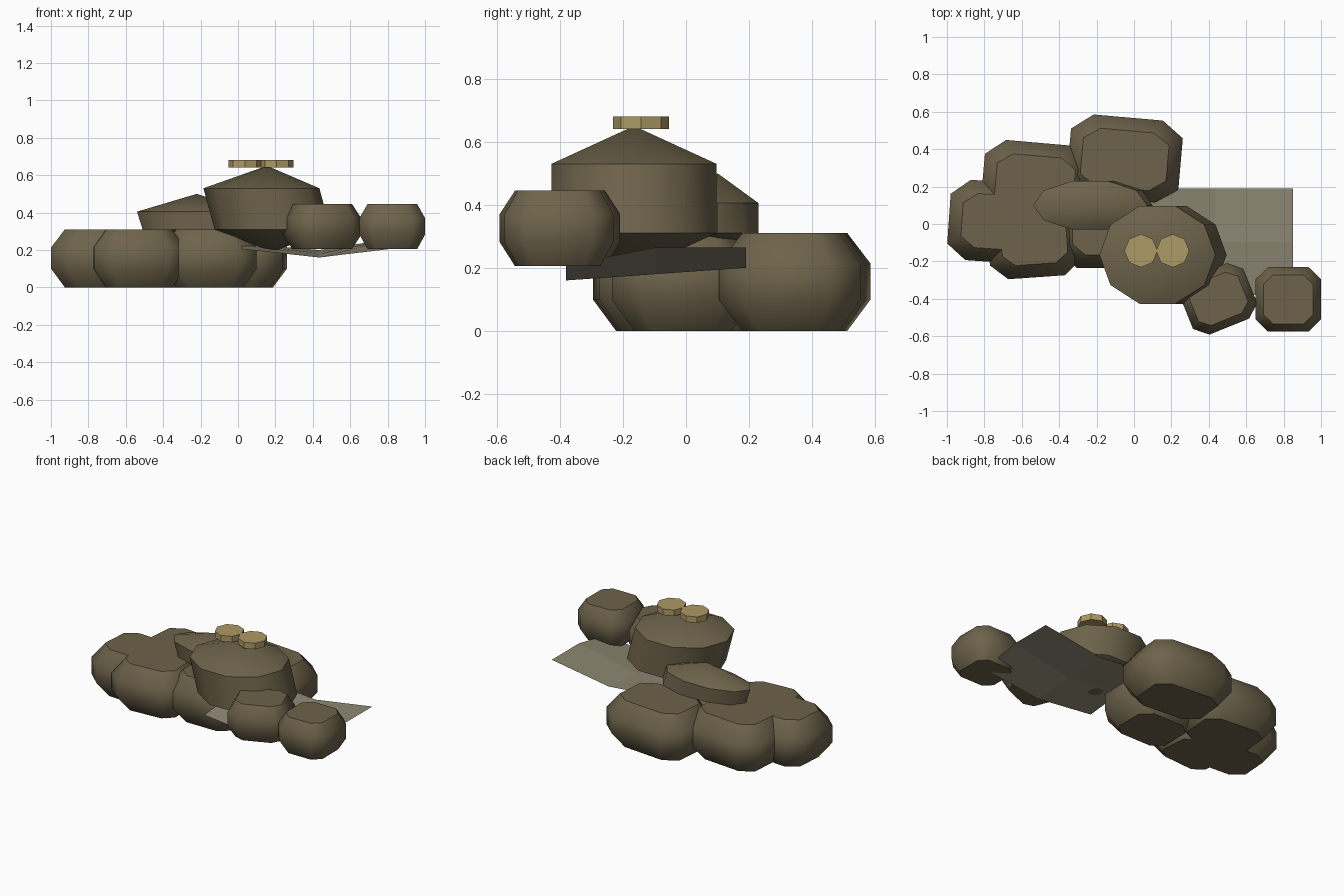
import bpy
import bmesh
from math import sin, cos, pi, radians
from mathutils import Matrix, Vector

cube = bpy.data.objects.get("Cube")
if cube:
    bpy.data.objects.remove(cube, do_unlink=True)


def material(name, r, g, b):
    mat = bpy.data.materials.new(name)
    mat.use_nodes = True
    mat.diffuse_color = (r, g, b, 1)
    mat.node_tree.nodes["Principled BSDF"].inputs["Base Color"].default_value = (r, g, b, 1)
    return mat


ROCK = material("brown_rock", 0.155, 0.125, 0.07)
SHEET = material("pale_grey_olive", 0.27, 0.245, 0.17)
GOLD = material("dull_gold", 0.42, 0.32, 0.13)


def add_object(name, bm, mat, smooth_angle=None):
    mesh = bpy.data.meshes.new(name)
    bm.to_mesh(mesh)
    bm.free()
    mesh.materials.append(mat)
    obj = bpy.data.objects.new(name, mesh)
    bpy.context.collection.objects.link(obj)
    if smooth_angle:
        bpy.ops.object.select_all(action="DESELECT")
        obj.select_set(True)
        bpy.context.view_layer.objects.active = obj
        bpy.ops.object.shade_smooth_by_angle(angle=radians(smooth_angle))
    return obj


def bridge(bm, rings):
    """Join a stack of closed rings with quads."""
    for low, high in zip(rings, rings[1:]):
        n = len(low)
        for i in range(n):
            j = (i + 1) % n
            bm.faces.new((low[i], low[j], high[j], high[i]))


def flat_rock(name, x, y, width, depth, turn, bottom, top, inset):
    """Chamfered block with a bulging side and flat top and bottom."""
    bm = bmesh.new()
    spin = Matrix.Rotation(radians(turn), 3, "Z")
    height = top - bottom
    rings = []
    for level, shrink in ((0, inset), (0.32, 0), (0.69, 0), (1, inset)):
        a, b = width / 2 - shrink, depth / 2 - shrink
        c, d = a * 0.62, b * 0.62
        outline = ((a, -d), (a, d), (c, b), (-c, b), (-a, d), (-a, -d), (-c, -b), (c, -b))
        centre = Vector((x, y, bottom + height * level))
        rings.append([bm.verts.new(centre + spin @ Vector((u, v, 0))) for u, v in outline])
    bridge(bm, rings)
    bm.faces.new(rings[0][::-1])
    bm.faces.new(rings[-1])
    add_object(name, bm, ROCK, 50)


def peaked_rock(name, x, y, rx, ry, lean, levels):
    """Elliptical rock with a pointed top and bottom and a leaning side."""
    bm = bmesh.new()
    bottom, low, high, top = levels
    rings = []
    for z, shift in ((low, lean), (high, -lean)):
        rings.append([bm.verts.new((x + shift + rx * cos(2 * pi * i / 10),
                                    y + ry * sin(2 * pi * i / 10), z)) for i in range(10)])
    bridge(bm, rings)
    foot = bm.verts.new((x + lean, y, bottom))
    peak = bm.verts.new((x, y, top))
    for i in range(10):
        j = (i + 1) % 10
        bm.faces.new((rings[0][j], rings[0][i], foot))
        bm.faces.new((rings[1][i], rings[1][j], peak))
    add_object(name, bm, ROCK, 42)


# Broad base slabs
for name, x, y, w, d, turn in (
    ("base_rock_right", -0.72, 0.01, 0.54, 0.43, -4),
    ("base_rock_front", -0.535, -0.075, 0.49, 0.42, 4),
    ("base_rock_back_right", -0.53, 0.215, 0.56, 0.44, -5),
    ("base_rock_middle", -0.15, -0.01, 0.5, 0.45, 0),
    ("base_rock_back", -0.05, 0.345, 0.6, 0.45, -5),
):
    flat_rock(name, x, y, w, d, turn, 0, 0.31, 0.07)

# Small boulders
flat_rock("boulder_inner", 0.45, -0.4, 0.37, 0.32, 22, 0.205, 0.445, 0.042)
flat_rock("boulder_outer", 0.825, -0.403, 0.35, 0.345, 0, 0.205, 0.445, 0.042)

# Peaked rocks resting on the base
peaked_rock("large_peaked_rock", 0.155, -0.165, 0.31, 0.275, 0.03, (0.19, 0.31, 0.53, 0.65))
peaked_rock("narrow_peaked_rock", -0.22, 0.1, 0.305, 0.137, 0.015, (0.24, 0.31, 0.405, 0.5))

# Thin warped sheet
bm = bmesh.new()
heights = ((0.205, 0.16, 0.21), (0.235, 0.18, 0.265), (0.235, 0.2, 0.265))
grid = [[bm.verts.new((0.02 + 0.415 * i, -0.38 + 0.285 * j, z)) for i, z in enumerate(row)]
        for j, row in enumerate(heights)]
for near, far in zip(grid, grid[1:]):
    for i in range(2):
        bm.faces.new((near[i], near[i + 1], far[i + 1], far[i]))
add_object("warped_sheet", bm, SHEET)

# Pair of discs on the peak
for name, x in (("disc_right", 0.037), ("disc_left", 0.207)):
    bm = bmesh.new()
    bmesh.ops.create_cone(bm, cap_ends=True, segments=8, radius1=0.089, radius2=0.089, depth=0.04,
                          matrix=Matrix.Translation((x, -0.143, 0.66)))
    add_object(name, bm, GOLD)
